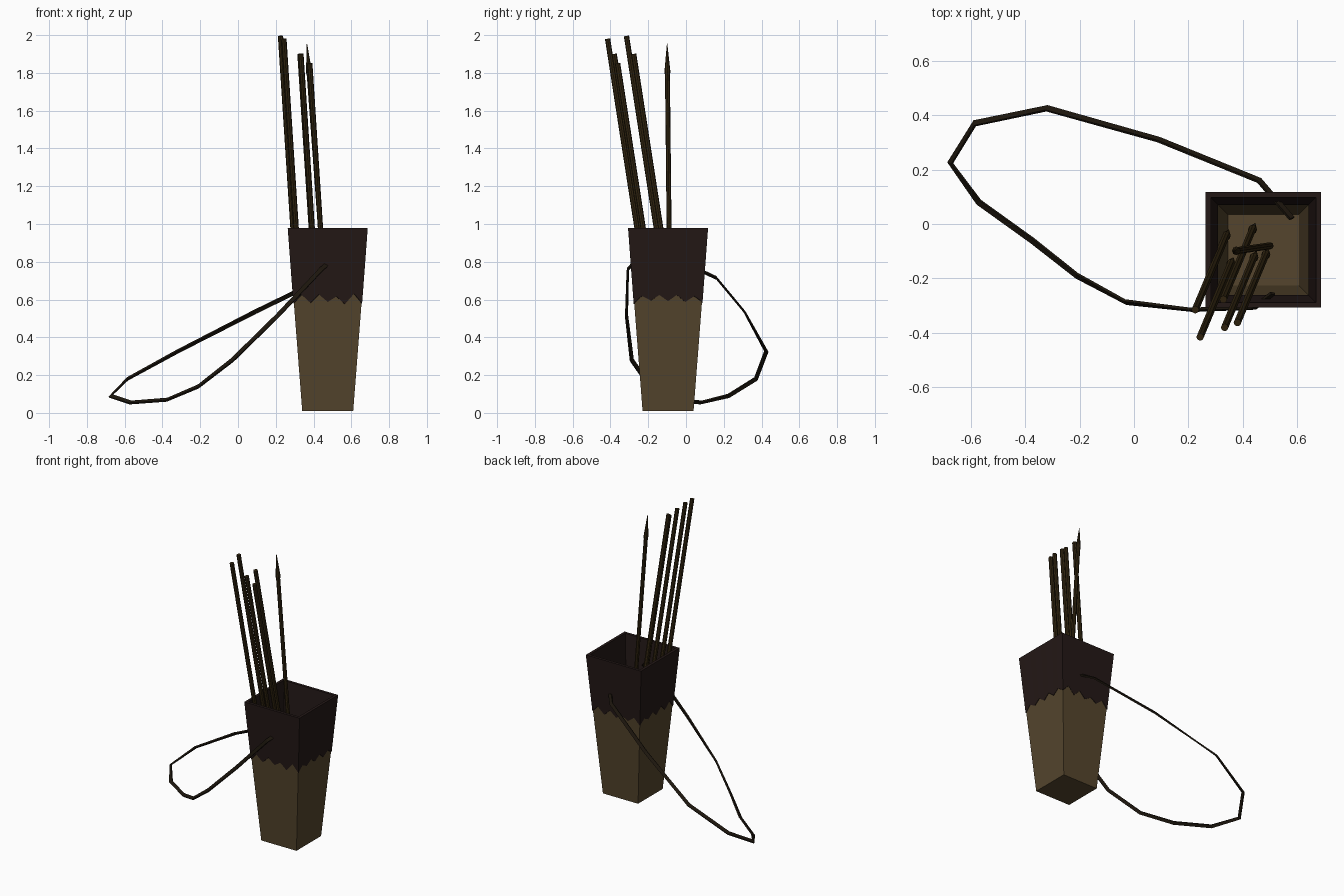
import bpy, bmesh, random
from mathutils import Vector

if "Cube" in bpy.data.objects:
    bpy.data.objects.remove(bpy.data.objects["Cube"])

random.seed(3)
CX, CY = 0.475, -0.095


def material(name, rgb):
    m = bpy.data.materials.new(name)
    m.diffuse_color = (*rgb, 1)
    m.use_nodes = True
    m.node_tree.nodes["Principled BSDF"].inputs["Base Color"].default_value = m.diffuse_color
    return m


TAN = material("tan_leather", (0.09, 0.06, 0.026))
DARK = material("dark_leather", (0.017, 0.009, 0.008))
WOOD = material("dark_wood", (0.03, 0.018, 0.005))
STRAP = material("strap_leather", (0.012, 0.008, 0.004))


def loft(name, rings, mat, cap_start=True, cap_end=True):
    """Join rings of points with quads, flat shaded."""
    bm = bmesh.new()
    rows = [[bm.verts.new(p) for p in r] for r in rings]
    n = len(rows[0])
    for a, b in zip(rows, rows[1:]):
        for i in range(n):
            j = (i + 1) % n
            bm.faces.new((a[i], a[j], b[j], b[i]))
    if cap_start:
        bm.faces.new(rows[0][::-1])
    if cap_end:
        bm.faces.new(rows[-1])
    bmesh.ops.recalc_face_normals(bm, faces=bm.faces)
    me = bpy.data.meshes.new(name)
    bm.to_mesh(me)
    bm.free()
    me.materials.append(mat)
    ob = bpy.data.objects.new(name, me)
    bpy.context.collection.objects.link(ob)
    return ob


def half(z):
    return 0.135 + 0.075 * (z - 0.01) / 0.97


def square(zs, offset):
    """Square ring on the tapered wall, one height per point."""
    corners = [(-1, -1), (1, -1), (1, 1), (-1, 1)]
    per = len(zs) // 4
    ring = []
    for k, z in enumerate(zs):
        s, t = k // per, (k % per) / per
        (ax, ay), (bx, by) = corners[s], corners[(s + 1) % 4]
        h = half(z) + offset
        ring.append((CX + h * (ax + (bx - ax) * t), CY + h * (ay + (by - ay) * t), z))
    return ring


# Hollow tapered body
loft("quiver_body", [square([0.01] * 4, 0), square([0.974] * 4, 0),
                     square([0.974] * 4, -0.014), square([0.025] * 4, -0.006)], TAN)

# Dark upper sleeve with a ragged lower edge, folded over the rim
N = 32
ragged = [(0.625 if i % 2 else 0.585) + random.uniform(-0.01, 0.01) for i in range(N)]
loft("quiver_sleeve", [square(ragged, 0.0), square(ragged, 0.003), square([0.98] * N, 0.002),
                       square([0.98] * N, -0.017), square([0.6] * N, -0.015)],
     DARK, False, False)


def rod(name, start, end, profile, sides=8):
    """Turned rod; profile = (distance from start, radius)."""
    import math
    start, end = Vector(start), Vector(end)
    d = (end - start).normalized()
    u = d.cross(Vector((1, 0, 0))).normalized()
    v = d.cross(u)
    rings = []
    for s, r in profile:
        rings.append([start + d * s + (u * math.cos(a) + v * math.sin(a)) * r
                      for a in (2 * math.pi * i / sides for i in range(sides))])
    return loft(name, rings, WOOD)


# Arrows, points down in the quiver
lean = Vector((0.122, 0.292, -1.88))
tops = [(0.225, -0.315, 1.995), (0.243, -0.415, 1.98), (0.333, -0.38, 1.90),
        (0.38, -0.362, 1.85), (0.328, -0.277, 1.90)]
for i, t in enumerate(tops):
    t = Vector(t)
    low = t + lean * (t.z - 0.1) / 1.88
    length = (t - low).length
    rod(f"arrow_{i + 1}", low, t,
        [(0, 0.001), (0.15, 0.017), (0.17, 0.014), (length, 0.014)])

# One arrow stands point up
top, low = Vector((0.365, -0.10, 1.955)), Vector((0.50, -0.08, 0.1))
length = (top - low).length
rod("upturned_arrow", top, low,
    [(0, 0.001), (0.15, 0.016), (0.17, 0.013), (length, 0.013)])

# Flat shoulder strap looping off to the side
path = [Vector(p) for p in [
    (0.58, 0.02, 0.78), (0.46, 0.16, 0.715), (0.09, 0.31, 0.535), (-0.32, 0.425, 0.325),
    (-0.585, 0.37, 0.18), (-0.675, 0.225, 0.09), (-0.57, 0.08, 0.055), (-0.375, -0.06, 0.07),
    (-0.21, -0.19, 0.14), (-0.03, -0.287, 0.28), (0.21, -0.315, 0.515), (0.44, -0.308, 0.76),
    (0.51, -0.255, 0.82)]]
middle = Vector((-0.1, 0.06, 0))
rings = []
for i, p in enumerate(path):
    t = (path[min(i + 1, len(path) - 1)] - path[max(i - 1, 0)]).normalized()
    out = Vector((p.x, p.y, 0)) - middle
    out = out.normalized() + Vector((0, 0, 1))
    n = (out - t * out.dot(t)).normalized()
    w = t.cross(n)
    rings.append([p + w * a * 0.011 + n * b * 0.005
                  for a, b in ((-1, -1), (1, -1), (1, 1), (-1, 1))])
loft("shoulder_strap", rings, STRAP)
